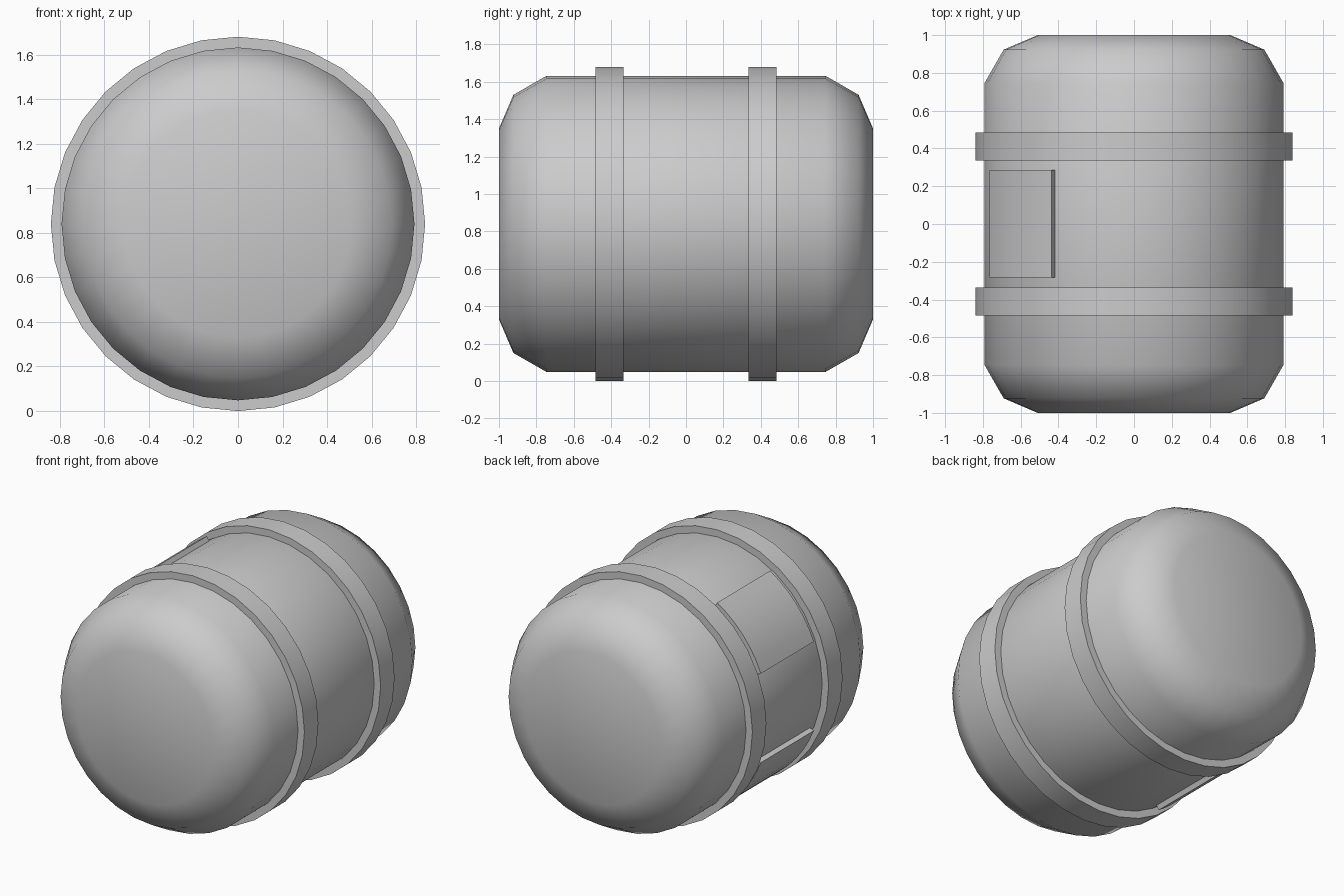
import bpy, bmesh, math

if "Cube" in bpy.data.objects:
    bpy.data.objects.remove(bpy.data.objects["Cube"])

CZ = 0.84      # height of the barrel axis
SIDES = 32

grey = bpy.data.materials.new("plain_grey")
grey.diffuse_color = (0.6, 0.6, 0.6, 1)
grey.use_nodes = True
grey.node_tree.nodes["Principled BSDF"].inputs["Base Color"].default_value = grey.diffuse_color


def finish(name, bm, angle):
    bmesh.ops.recalc_face_normals(bm, faces=bm.faces)
    me = bpy.data.meshes.new(name)
    bm.to_mesh(me)
    bm.free()
    me.materials.append(grey)
    ob = bpy.data.objects.new(name, me)
    bpy.context.collection.objects.link(ob)
    bpy.ops.object.select_all(action='DESELECT')
    ob.select_set(True)
    bpy.context.view_layer.objects.active = ob
    bpy.ops.object.shade_smooth_by_angle(angle=math.radians(angle))
    return ob


def point(bm, r, y, a):
    """Point at angle a from the top, turning towards +x."""
    return bm.verts.new((r * math.sin(a), y, CZ + r * math.cos(a)))


def lathe(name, profile, closed, angle):
    """Turn a (radius, y) profile about the y axis; open profiles get caps."""
    bm = bmesh.new()
    rings = [[point(bm, r, y, 2 * math.pi * i / SIDES) for i in range(SIDES)]
             for r, y in profile]
    pairs = list(zip(rings, rings[1:]))
    if closed:
        pairs.append((rings[-1], rings[0]))
    else:
        bm.faces.new(rings[0])
        bm.faces.new(rings[-1])
    for a, b in pairs:
        for i in range(SIDES):
            j = (i + 1) % SIDES
            bm.faces.new((a[i], a[j], b[j], b[i]))
    return finish(name, bm, angle)


def curved_plate(name, start, end, r0, r1, y0, y1, steps=6):
    """Thin plate that follows the barrel between two angles in degrees."""
    bm = bmesh.new()
    rows = []
    for i in range(steps + 1):
        a = math.radians(start + (end - start) * i / steps)
        rows.append([point(bm, r, y, a)
                     for r, y in ((r0, y0), (r1, y0), (r1, y1), (r0, y1))])
    for a, b in zip(rows, rows[1:]):
        for k in range(4):
            m = (k + 1) % 4
            bm.faces.new((a[k], a[m], b[m], b[k]))
    bm.faces.new(rows[0])
    bm.faces.new(rows[-1])
    return finish(name, bm, 30)


# Barrel body with rounded ends
half = [(0.51, 1.0), (0.69, 0.923), (0.792, 0.745)]
lathe("barrel_body", half + [(r, -y) for r, y in reversed(half)], False, 60)

# Two raised hoops
for name, y in (("front_hoop", -0.41), ("back_hoop", 0.41)):
    lathe(name, [(0.76, y - 0.075), (0.84, y - 0.075),
                 (0.84, y + 0.075), (0.76, y + 0.075)], True, 30)

# Curved panels on the left side, above and below the middle
for name, centre in (("upper_panel", -50.2), ("lower_panel", -129.8)):
    curved_plate(name, centre - 18.2, centre + 18.2, 0.76, 0.823, -0.283, 0.287)
